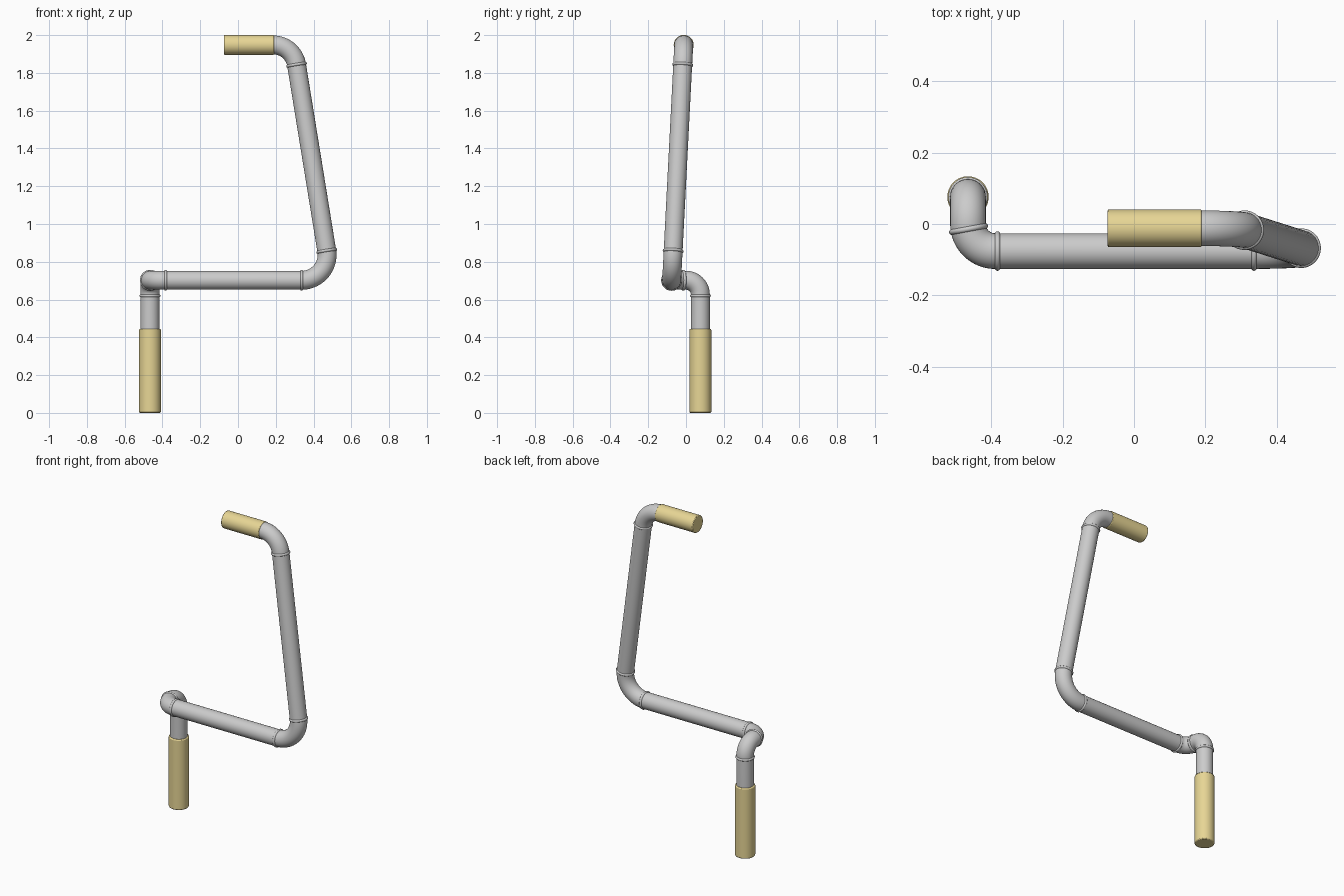
import bpy
import math
from mathutils import Vector

if "Cube" in bpy.data.objects:
    bpy.data.objects.remove(bpy.data.objects["Cube"])

GOLD = bpy.data.materials.new("gold_grip")
GOLD.diffuse_color = (0.80, 0.67, 0.30, 1)
GOLD.use_nodes = True
GOLD.node_tree.nodes["Principled BSDF"].inputs["Base Color"].default_value = GOLD.diffuse_color
TUBE_R = 0.05

# Corner points of the crank rod, with the tangent length of each bend
PATH = [
    ((-0.466, 0.076, 0.40), 0),
    ((-0.466, 0.076, 0.702), 0.0759),
    ((-0.466, -0.076, 0.702), 0.0759),
    ((0.495, -0.076, 0.702), 0.158),
    ((0.293, -0.012, 1.948), 0.107),
    ((0.10, -0.012, 1.948), 0),
]


def fillet(p, a, b, t, n=20):
    """Points of a circular arc rounding corner p between a and b."""
    u, v = (a - p).normalized(), (b - p).normalized()
    half = u.angle(v) / 2
    r = t * math.tan(half)
    c = p + (u + v).normalized() * (t / math.cos(half))
    s = (p + u * t - c).normalized()
    sweep = math.pi - 2 * half
    return [c + r * (math.cos(sweep * i / n) * s - math.sin(sweep * i / n) * u)
            for i in range(n + 1)]


def select(obj):
    bpy.ops.object.select_all(action='DESELECT')
    obj.select_set(True)
    bpy.context.view_layer.objects.active = obj


# Bent rod
corners = [Vector(p) for p, _ in PATH]
pts = [corners[0]]
for i in range(1, len(PATH) - 1):
    pts += fillet(corners[i], corners[i - 1], corners[i + 1], PATH[i][1])
pts.append(corners[-1])
curve = bpy.data.curves.new("bent_rod", 'CURVE')
curve.dimensions = '3D'
curve.bevel_depth = TUBE_R
curve.bevel_resolution = 14
curve.use_fill_caps = True
spline = curve.splines.new('POLY')
spline.points.add(len(pts) - 1)
for sp, p in zip(spline.points, pts):
    sp.co = (*p, 1)
rod = bpy.data.objects.new("bent_rod", curve)
bpy.context.collection.objects.link(rod)
select(rod)
bpy.ops.object.convert(target='MESH')
bpy.ops.object.shade_smooth_by_angle(angle=math.radians(40))


# Weld beads at the ends of the bends
def bead(name, loc, axis):
    bpy.ops.mesh.primitive_torus_add(
        location=loc, rotation=axis.to_track_quat('Z', 'Y').to_euler(),
        major_radius=0.0475, minor_radius=0.008,
        major_segments=48, minor_segments=12)
    bpy.context.object.name = name
    bpy.ops.object.shade_smooth()


upright = (corners[4] - corners[3]).normalized()
bead("bead_handle", (-0.466, 0.076, 0.620), Vector((0, 0, 1)))
bead("bead_double_bend", (-0.4645, -0.014, 0.702), Vector((0.18, -0.98, 0)))
bead("bead_arm_start", (-0.383, -0.076, 0.702), Vector((1, 0, 0)))
bead("bead_arm_end", (0.337, -0.076, 0.702), Vector((1, 0, 0)))
bead("bead_upright_low", corners[3] + upright * 0.158, upright)
bead("bead_upright_top", corners[4] - upright * 0.107, upright)


# Grips
def grip(name, start, end, r, chamfer):
    a, b = Vector(start), Vector(end)
    bpy.ops.mesh.primitive_cylinder_add(
        vertices=48, radius=r, depth=(b - a).length, location=(a + b) / 2,
        rotation=(b - a).to_track_quat('Z', 'Y').to_euler())
    obj = bpy.context.object
    obj.name = name
    obj.data.materials.append(GOLD)
    mod = obj.modifiers.new("edge", 'BEVEL')
    mod.width = chamfer
    mod.segments = 2
    mod.limit_method = 'ANGLE'
    bpy.ops.object.shade_smooth_by_angle(angle=math.radians(30))


grip("handle_grip", (-0.466, 0.076, 0), (-0.466, 0.076, 0.445), 0.058, 0.006)
grip("socket_end", (-0.074, -0.012, 1.948), (0.19, -0.012, 1.948), 0.053, 0.004)
